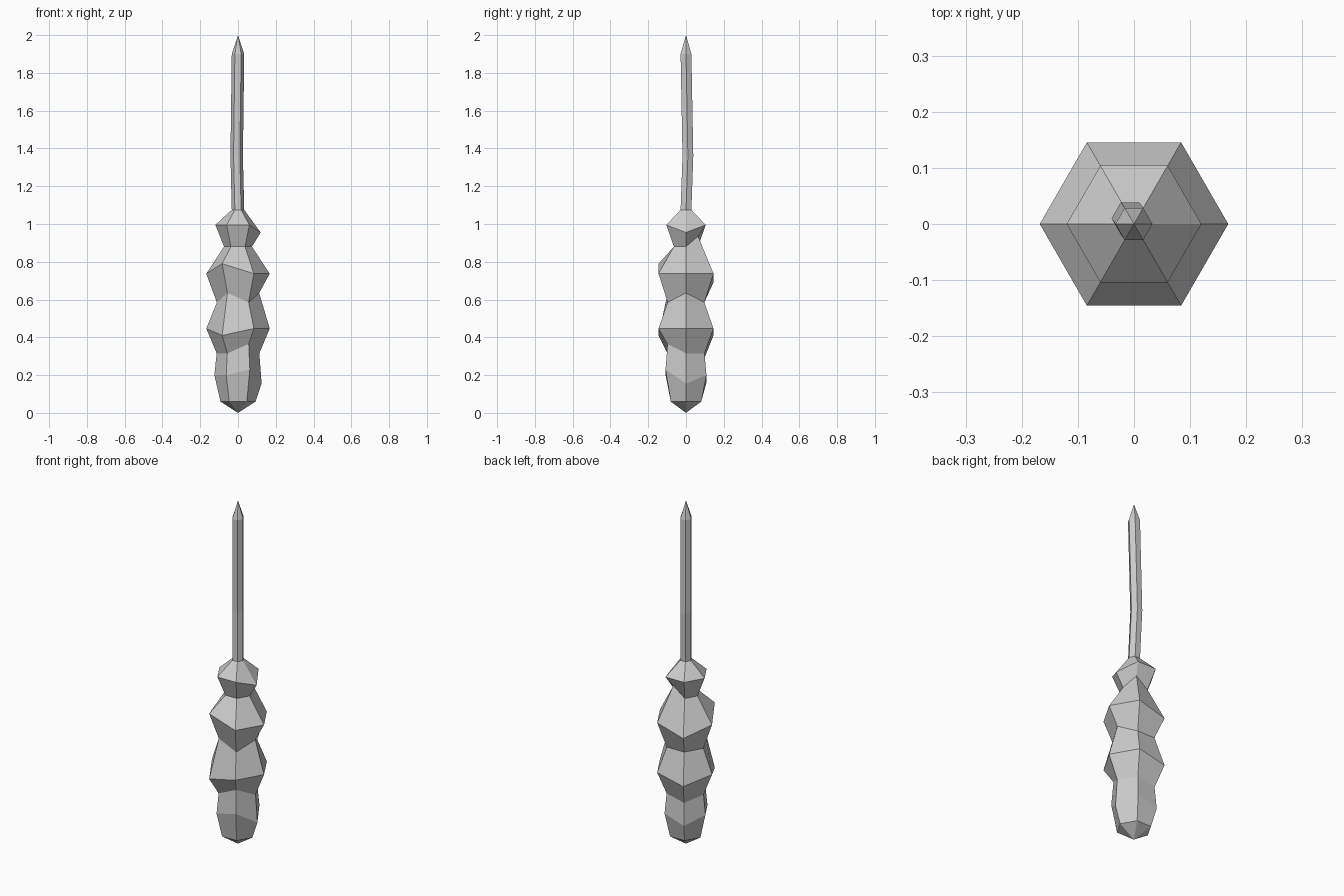
import bpy, bmesh
from math import cos, sin, radians

default_cube = bpy.data.objects.get("Cube")
if default_cube:
    bpy.data.objects.remove(default_cube, do_unlink=True)

SIDES = ["left", "back_left", "back_right", "right", "front_right", "front_left"]


def make_material(name, value):
    mat = bpy.data.materials.new(name)
    mat.use_nodes = True
    colour = (value, value, value, 1)
    mat.diffuse_color = colour
    mat.node_tree.nodes["Principled BSDF"].inputs["Base Color"].default_value = colour
    return mat


def ring(radius, height, centre=(0, 0), **moved):
    """Six corners around a centre; named corners sit at their own height."""
    points = []
    for i, side in enumerate(SIDES):
        angle = radians(60 * i)
        points.append((centre[0] + radius * cos(angle),
                       centre[1] + radius * sin(angle),
                       moved.get(side, height)))
    return points


def loft(name, rings, material, bottom=None, top=None):
    """Skin stacked rings with flat faces, with an optional point at each end."""
    bm = bmesh.new()
    loops = [[bm.verts.new(p) for p in points] for points in rings]
    count = len(SIDES)
    for low, high in zip(loops, loops[1:]):
        for i in range(count):
            j = (i + 1) % count
            bm.faces.new((low[i], low[j], high[j], high[i]))
    for loop, tip in ((loops[0], bottom), (loops[-1], top)):
        if tip is not None:
            point = bm.verts.new((0, 0, tip))
            for i in range(count):
                bm.faces.new((loop[i], loop[(i + 1) % count], point))
    bmesh.ops.recalc_face_normals(bm, faces=bm.faces)
    mesh = bpy.data.meshes.new(name)
    bm.to_mesh(mesh)
    bm.free()
    mesh.materials.append(material)
    obj = bpy.data.objects.new(name, mesh)
    bpy.context.collection.objects.link(obj)
    return obj


grey = make_material("light grey", 0.6)

# Lumpy faceted head, from the bottom point to the neck
head_rings = [
    ring(0.093, 0.06),
    ring(0.125, 0.2, left=0.155, back_right=0.16, front_left=0.23),
    ring(0.113, 0.315, back_right=0.29, front_left=0.365),
    ring(0.168, 0.447, back_right=0.41, front_right=0.41),
    ring(0.112, 0.585, left=0.635, front_right=0.635),
    ring(0.168, 0.737, back_right=0.69, front_right=0.79),
    ring(0.074, 0.88, back_left=0.935),
    ring(0.12, 0.995, left=0.955),
    ring(0.033, 1.075),
]
loft("lumpy_head", head_rings, grey, bottom=0)

# Thin, slightly bent stem ending in a point
stem_rings = [
    ring(0.033, 1.075),
    ring(0.033, 1.36, centre=(-0.007, 0.01)),
    ring(0.033, 1.9),
]
loft("bent_stem", stem_rings, grey, top=2)
